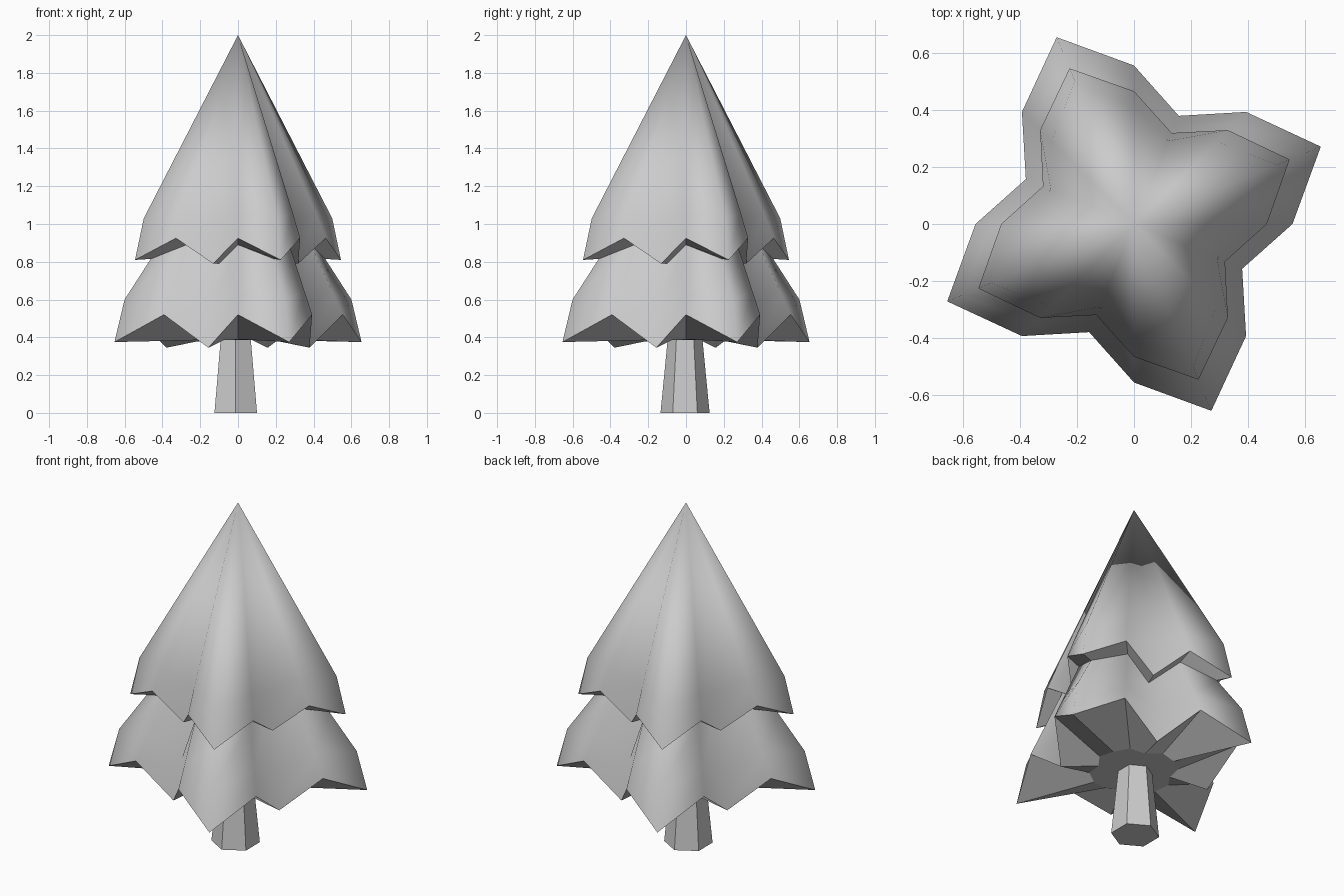
import bpy, bmesh, math

cube = bpy.data.objects.get("Cube")
if cube:
    bpy.data.objects.remove(cube, do_unlink=True)

grey = bpy.data.materials.new("light_grey")
grey.use_nodes = True
colour = (0.6, 0.6, 0.6, 1)
grey.diffuse_color = colour
grey.node_tree.nodes["Principled BSDF"].inputs["Base Color"].default_value = colour


def star_ring(bm, notch, tip, valley):
    """Sixteen-point star ring; each argument is (radius, height)."""
    pattern = (notch, tip, notch, valley)
    ring = []
    for k in range(16):
        a = math.tau * k / 16
        r, z = pattern[k % 4]
        ring.append(bm.verts.new((r * math.cos(a), r * math.sin(a), z)))
    return ring


def build_tier(name, rings, apex=None, closed_base=False):
    """Flat underside from the first ring to the rim, smooth skin above it."""
    bm = bmesh.new()
    loops = [star_ring(bm, *r) for r in rings]
    for level, (low, high) in enumerate(zip(loops, loops[1:])):
        for i in range(16):
            j = (i + 1) % 16
            face = bm.faces.new((low[i], low[j], high[j], high[i]))
            face.smooth = level > 0
    if closed_base:
        bm.faces.new(loops[0][::-1])
    if apex:
        top = bm.verts.new((0, 0, apex))
        for i in range(16):
            face = bm.faces.new((loops[-1][i], loops[-1][(i + 1) % 16], top))
            face.smooth = True
    # Crisp rim between underside and skin
    rim = set(loops[1])
    for e in bm.edges:
        if e.verts[0] in rim and e.verts[1] in rim:
            e.smooth = False
    mesh = bpy.data.meshes.new(name)
    bm.to_mesh(mesh)
    bm.free()
    mesh.materials.append(grey)
    obj = bpy.data.objects.new(name, mesh)
    bpy.context.collection.objects.link(obj)


# Where the lower branches meet the underside of the upper ones
joint = ((0.385, 0.89), (0.50, 0.815), (0.26, 0.79))

# Lower branches: inner underside, rim, shoulder, joint
build_tier("lower_branches", [
    ((0.24, 0.39), (0.24, 0.385), (0.2, 0.385)),
    ((0.555, 0.52), (0.708, 0.375), (0.41, 0.345)),
    ((0.50, 0.64), (0.65, 0.60), (0.36, 0.57)),
    joint,
], closed_base=True)

# Upper branches: joint, rim, shoulder, pointed top
build_tier("upper_branches", [
    joint,
    ((0.465, 0.925), (0.59, 0.81), (0.345, 0.79)),
    ((0.41, 1.06), (0.54, 1.03), (0.315, 1.01)),
], apex=2.0)

# Tapered six-sided trunk
bpy.ops.mesh.primitive_cone_add(vertices=6, radius1=0.13, radius2=0.092,
                                depth=0.39, location=(-0.012, -0.005, 0.195))
trunk = bpy.context.object
trunk.name = "trunk"
trunk.data.materials.append(grey)
